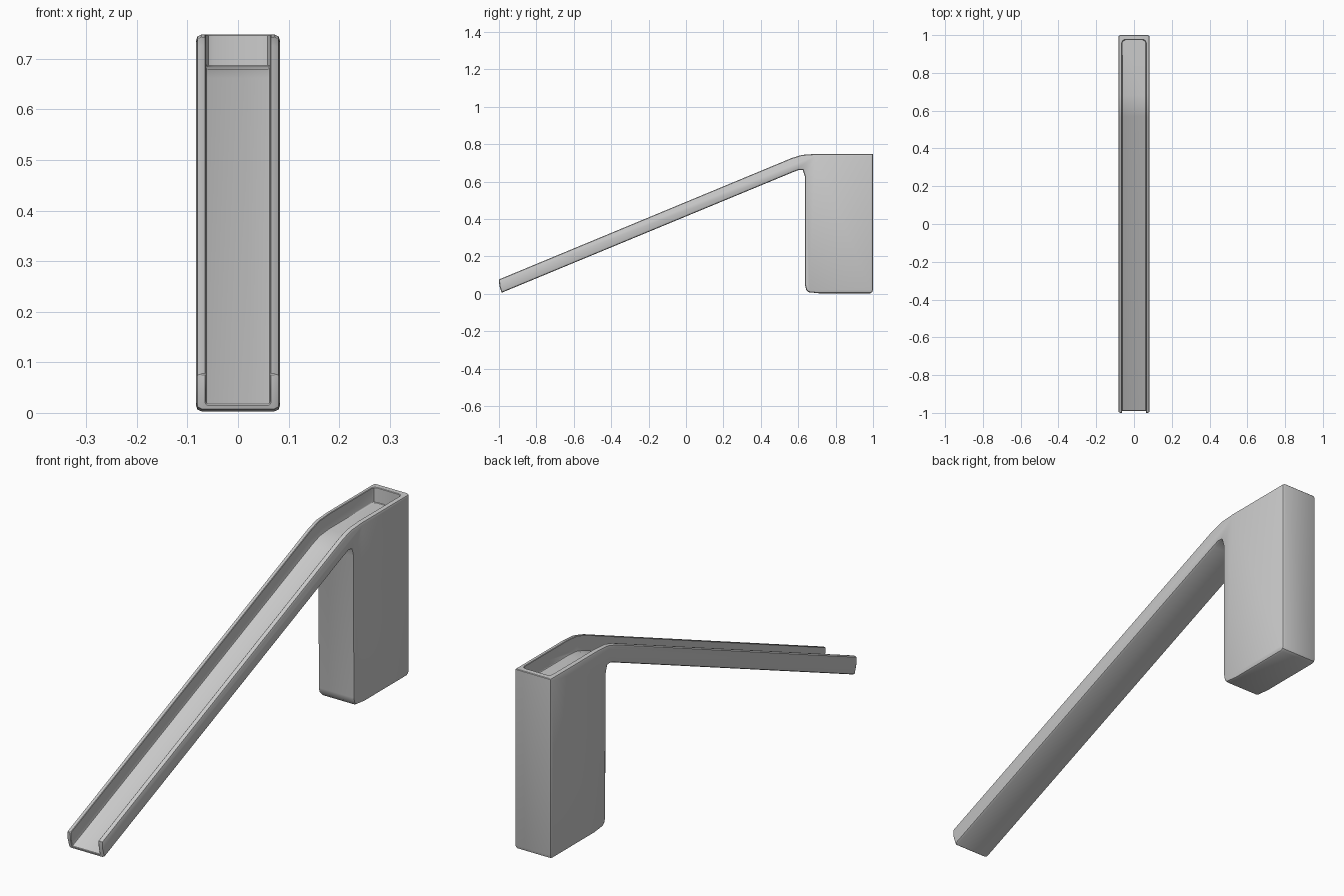
import bpy, bmesh

cube = bpy.data.objects.get("Cube")
if cube:
    bpy.data.objects.remove(cube)

grey = bpy.data.materials.new("plain grey")
grey.use_nodes = True
colour = (0.6, 0.6, 0.6, 1)
grey.diffuse_color = colour
grey.node_tree.nodes["Principled BSDF"].inputs["Base Color"].default_value = colour


def extrude_profile(name, points, half_width):
    """Extrude a side profile (y, z) symmetrically across x."""
    bm = bmesh.new()
    face = bm.faces.new([bm.verts.new((-half_width, y, z)) for y, z in points])
    side = bmesh.ops.extrude_face_region(bm, geom=[face])["geom"]
    moved = [v for v in side if isinstance(v, bmesh.types.BMVert)]
    bmesh.ops.translate(bm, verts=moved, vec=(2 * half_width, 0, 0))
    bmesh.ops.recalc_face_normals(bm, faces=bm.faces)
    mesh = bpy.data.meshes.new(name)
    bm.to_mesh(mesh)
    bm.free()
    obj = bpy.data.objects.new(name, mesh)
    bpy.context.collection.objects.link(obj)
    mesh.materials.append(grey)
    return obj


def bevel_edges(obj, rule, width, segments=2):
    """Round the edges whose two end points satisfy the rule."""
    bm = bmesh.new()
    bm.from_mesh(obj.data)
    edges = [e for e in bm.edges if rule(e.verts[0].co, e.verts[1].co)]
    bmesh.ops.bevel(bm, geom=edges, offset=width, segments=segments,
                    profile=0.5, affect='EDGES', clamp_overlap=True)
    bm.to_mesh(obj.data)
    bm.free()


def along_side(a, b):
    return abs(a.x - b.x) < 1e-4


# Ramp and support block as one side profile
slide = extrude_profile("slide", [
    (-1.0, 0.077), (-0.998, 0.045), (-0.986, 0.006),
    (0.575, 0.652), (0.605, 0.663), (0.625, 0.661), (0.635, 0.63),
    (0.637, 0.045), (0.642, 0.022), (0.655, 0.009), (0.71, 0.003),
    (0.985, 0.003), (0.996, 0.009), (1.0, 0.022),
    (1.0, 0.748), (0.69, 0.748), (0.62, 0.743), (0.565, 0.726)], 0.083)
bevel_edges(slide, along_side, 0.011)

# Channel hollowed along the ramp and platform
channel = extrude_profile("channel_cutter", [
    (-1.1, -0.029), (0.57, 0.662), (0.62, 0.679), (0.68, 0.685),
    (0.975, 0.685), (0.975, 0.9), (0.5, 0.9), (-1.1, 0.2)], 0.063)
bevel_edges(channel, lambda a, b: min(a.y, b.y) > 0.97 and along_side(a, b), 0.015)
bevel_edges(channel, lambda a, b: along_side(a, b) and a.y < 0.9
            and max(a.z, b.z) < 0.69, 0.004)
channel.hide_render = True
channel.hide_set(True)

cut = slide.modifiers.new("hollow", 'BOOLEAN')
cut.operation = 'DIFFERENCE'
cut.solver = 'EXACT'
cut.object = channel

# Soft rim along the top of the walls
rim = slide.modifiers.new("rim", 'BEVEL')
rim.width = 0.003
rim.segments = 1
rim.limit_method = 'ANGLE'
rim.angle_limit = 1.2

bpy.context.view_layer.objects.active = slide
slide.select_set(True)
for modifier in ("hollow", "rim"):
    bpy.ops.object.modifier_apply(modifier=modifier)
bpy.data.objects.remove(channel)
bpy.ops.object.shade_smooth_by_angle(angle=0.6)
